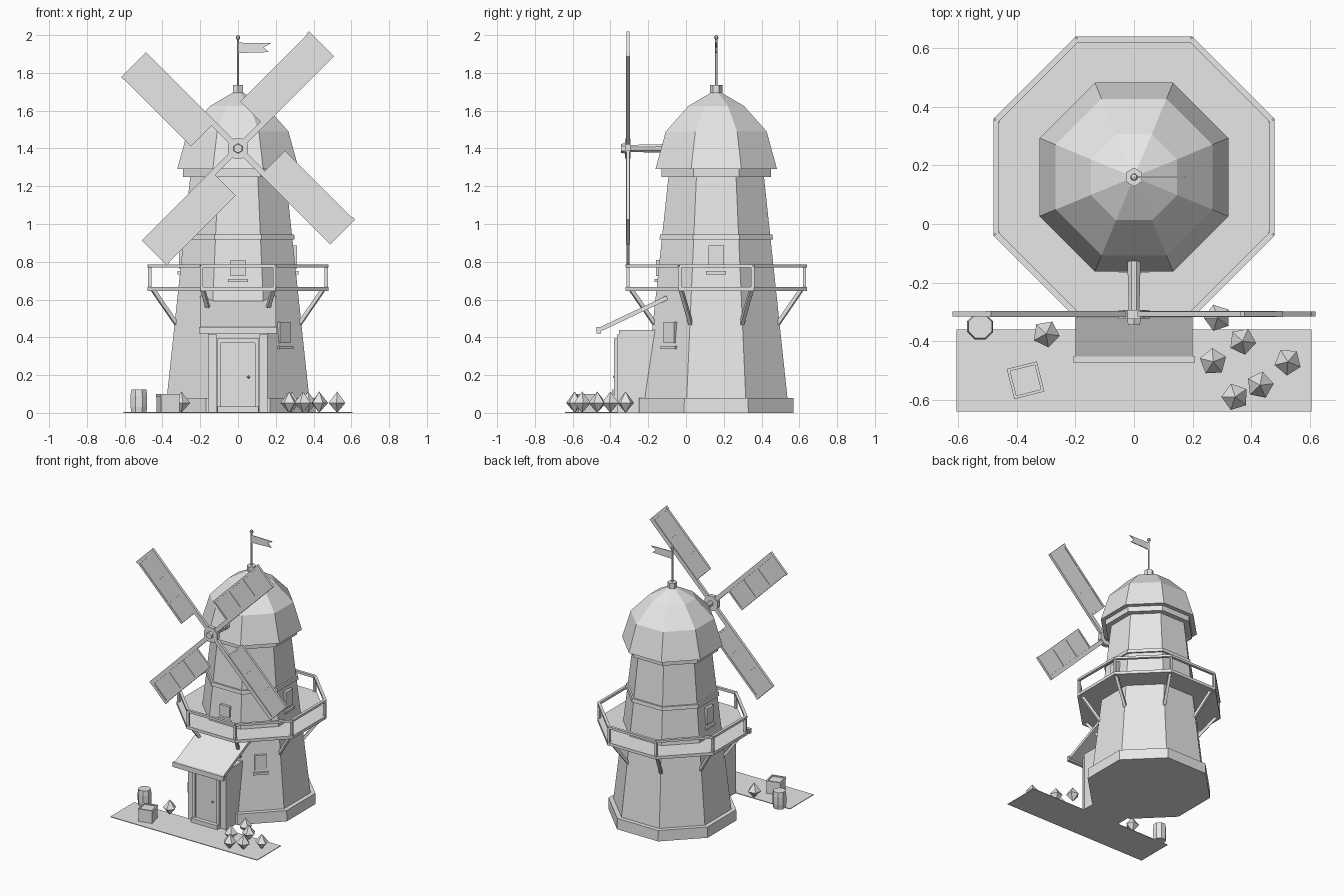
import bpy, bmesh
from math import cos, sin, pi, radians
from mathutils import Matrix, Vector

if "Cube" in bpy.data.objects:
    bpy.data.objects.remove(bpy.data.objects["Cube"])

grey = bpy.data.materials.new("plain_grey")
grey.use_nodes = True
grey.diffuse_color = (0.8, 0.8, 0.8, 1)
grey.node_tree.nodes["Principled BSDF"].inputs["Base Color"].default_value = (0.8, 0.8, 0.8, 1)

AXIS = Vector((0, 0.16, 0))      # tower axis
HUB = Vector((0, -0.307, 1.4))   # sail centre
OCT = cos(pi / 8)                # apothem / radius of an octagon


def finish(name, bm, matrix=Matrix()):
    bmesh.ops.recalc_face_normals(bm, faces=bm.faces)
    mesh = bpy.data.meshes.new(name)
    bm.to_mesh(mesh)
    bm.free()
    mesh.materials.append(grey)
    ob = bpy.data.objects.new(name, mesh)
    ob.matrix_world = matrix
    bpy.context.collection.objects.link(ob)
    return ob


def box(name, lo, hi, matrix=Matrix()):
    lo, hi = Vector(lo), Vector(hi)
    bm = bmesh.new()
    bmesh.ops.create_cube(bm, size=1)
    for v in bm.verts:
        v.co = (lo + hi) / 2 + v.co * (hi - lo)
    return finish(name, bm, matrix)


def beam(name, a, b, width, height):
    a, b = Vector(a), Vector(b)
    d = b - a
    m = Matrix.Translation(a) @ d.to_track_quat('Y', 'Z').to_matrix().to_4x4()
    return box(name, (-width / 2, 0, -height / 2), (width / 2, d.length, height / 2), m)


def lathe(name, profile, sides=8, matrix=Matrix(), phase=0.5):
    """Faceted solid from (radius, z) pairs; radius zero makes a point."""
    bm = bmesh.new()
    rings = []
    for r, z in profile:
        n = sides if r else 1
        rings.append([bm.verts.new((r * cos((i + phase) * 2 * pi / sides),
                                    r * sin((i + phase) * 2 * pi / sides), z)) for i in range(n)])
    for low, high in zip(rings, rings[1:]):
        for i in range(sides):
            j = (i + 1) % sides
            quad = [low[i % len(low)], low[j % len(low)], high[j % len(high)], high[i % len(high)]]
            bm.faces.new(list(dict.fromkeys(quad)))
    for end in (rings[0], rings[-1]):
        if len(end) > 1:
            bm.faces.new(end)
    return finish(name, bm, matrix)


def octagon(name, profile):
    """Eight-sided part on the tower axis, sized by its flats."""
    return lathe(name, [(a / OCT, z) for a, z in profile], 8, Matrix.Translation(AXIS))


def tower_flat(z):
    return 0.377 - (z - 0.08) * 0.106


def corner(i, flat, z):
    a = (i + 0.5) * pi / 4
    return AXIS + Vector((cos(a) * flat / OCT, sin(a) * flat / OCT, z))


# Tower body and cap
octagon("plinth", [(0.41, 0), (0.408, 0.08)])
octagon("tower", [(tower_flat(z), z) for z in (0.08, 0.42, 0.93, 1.26)])
octagon("middle_band", [(0.3, 0.918), (0.297, 0.945)])
octagon("top_band", [(0.29, 1.25), (0.29, 1.295)])
octagon("dome", [(0.322, 1.29), (0.267, 1.49), (0.147, 1.625), (0.028, 1.695)])

# Finial, pole and flag
at_axis = Matrix.Translation(AXIS)
lathe("finial", [(0.032, 1.685), (0.032, 1.735)], 6, at_axis)
lathe("flag_pole", [(0.006, 1.73), (0.006, 1.98)], 6, at_axis)
lathe("pole_ball", [(0, 1.974), (0.011, 1.98), (0.013, 1.987), (0.01, 1.995), (0, 2.0)], 8, at_axis)
bm = bmesh.new()
bm.faces.new([bm.verts.new((x, 0, z)) for x, z in
              ((0, 1.905), (0.165, 1.91), (0.135, 1.935), (0.175, 1.957), (0, 1.96))])
flag = finish("flag", bm, at_axis)
solid = flag.modifiers.new("thickness", 'SOLIDIFY')
solid.thickness, solid.offset = 0.006, 0

# Gallery with railing and braces
octagon("gallery_floor", [(0.48, 0.645), (0.48, 0.667)])
for i in range(8):
    beam("top_rail", corner(i, 0.47, 0.777), corner(i + 1, 0.47, 0.777), 0.02, 0.017)
    beam("rail_post", corner(i, 0.467, 0.66), corner(i, 0.467, 0.775), 0.017, 0.017)
    beam("gallery_brace", corner(i, 0.325, 0.47), corner(i, 0.45, 0.652), 0.02, 0.02)

# Windows: azimuth, bottom, top
for azimuth, low, high in ((-90, 0.725, 0.81), (0, 0.765, 0.885), (180, 0.765, 0.885), (-45, 0.37, 0.48)):
    m = at_axis @ Matrix.Rotation(radians(azimuth), 4, 'Z')
    out = tower_flat((low + high) / 2)
    box("window", (out - 0.05, -0.04, low), (out + 0.014, 0.04, high), m)
    box("window_sill", (out - 0.05, -0.053, low - 0.032), (out + 0.022, 0.053, low - 0.015), m)

# Porch
box("porch", (-0.155, -0.356, 0), (0.155, -0.1, 0.44))
for s in (-1, 1):
    box("porch_pilaster", (s * 0.135 - 0.022, -0.366, 0), (s * 0.135 + 0.022, -0.35, 0.415))
    box("door_frame_side", (s * 0.1 - 0.011, -0.38, 0), (s * 0.1 + 0.011, -0.35, 0.38))
box("door_frame_top", (-0.111, -0.38, 0.37), (0.111, -0.35, 0.395))
box("door", (-0.09, -0.37, 0.03), (0.09, -0.35, 0.37))
box("doorstep", (-0.108, -0.4, 0), (0.108, -0.35, 0.035))
lathe("door_knob", [(0, -0.01), (0.01, 0), (0, 0.01)], 6, Matrix.Translation((0.055, -0.378, 0.19)))
beam("porch_roof", (0, -0.465, 0.437), (0, -0.1, 0.61), 0.4, 0.022)
beam("roof_edge", (-0.207, -0.463, 0.437), (0.207, -0.463, 0.437), 0.024, 0.036)

# Sail shaft and hub
facing = Matrix.Translation(HUB) @ Matrix.Rotation(pi / 2, 4, 'X')
lathe("sail_shaft", [(0.026, -0.25), (0.02, -0.01)], 8, facing)
lathe("hub", [(0.058, -0.014), (0.058, 0.017)], 8, facing)
lathe("hub_cap", [(0.027, 0.01), (0.024, 0.037)], 6, facing)

# Four sails
for k in range(4):
    m = Matrix.Translation(HUB) @ Matrix.Rotation(-(pi / 4 + k * pi / 2), 4, 'Y')
    box("sail_arm", (0, -0.01, -0.015), (0.705, 0.01, 0.015), m)
    box("sail_panel", (0.19, -0.004, 0), (0.69, 0.004, 0.155), m)
    box("sail_outer_edge", (0.185, -0.008, 0.153), (0.695, 0.008, 0.168), m)
    for x in (0.19, 0.352, 0.518, 0.685):
        box("sail_batten", (x - 0.006, -0.007, 0), (x + 0.006, 0.007, 0.16), m)
    box("sail_tip", (0.685, -0.009, -0.015), (0.705, 0.009, 0.172), m)

# Front yard
box("yard", (-0.605, -0.64, 0), (0.605, -0.36, 0.005))
shrubs = ((0.285, -0.32), (0.37, -0.4), (0.27, -0.47), (0.525, -0.47),
          (0.43, -0.55), (0.345, -0.59), (-0.3, -0.375))
for n, (x, y) in enumerate(shrubs):
    m = Matrix.Translation((x, y, 0)) @ Matrix.Rotation(n * 0.5, 4, 'Z')
    lathe("shrub", [(0, 0), (0.047, 0.053), (0, 0.113)], 5, m)
lathe("barrel", [(0.043, 0), (0.048, 0.035), (0.048, 0.09), (0.043, 0.125)], 8,
      Matrix.Translation((-0.525, -0.35, 0)))
m = Matrix.Translation((-0.37, -0.533, 0)) @ Matrix.Rotation(radians(14), 4, 'Z')
box("crate", (-0.05, -0.05, 0), (0.05, 0.05, 0.092), m)
for s in (-1, 1):
    box("crate_rim", (s * 0.048 - 0.005, -0.053, 0.085), (s * 0.048 + 0.005, 0.053, 0.1), m)
    box("crate_rim", (-0.053, s * 0.048 - 0.005, 0.085), (0.053, s * 0.048 + 0.005, 0.1), m)
